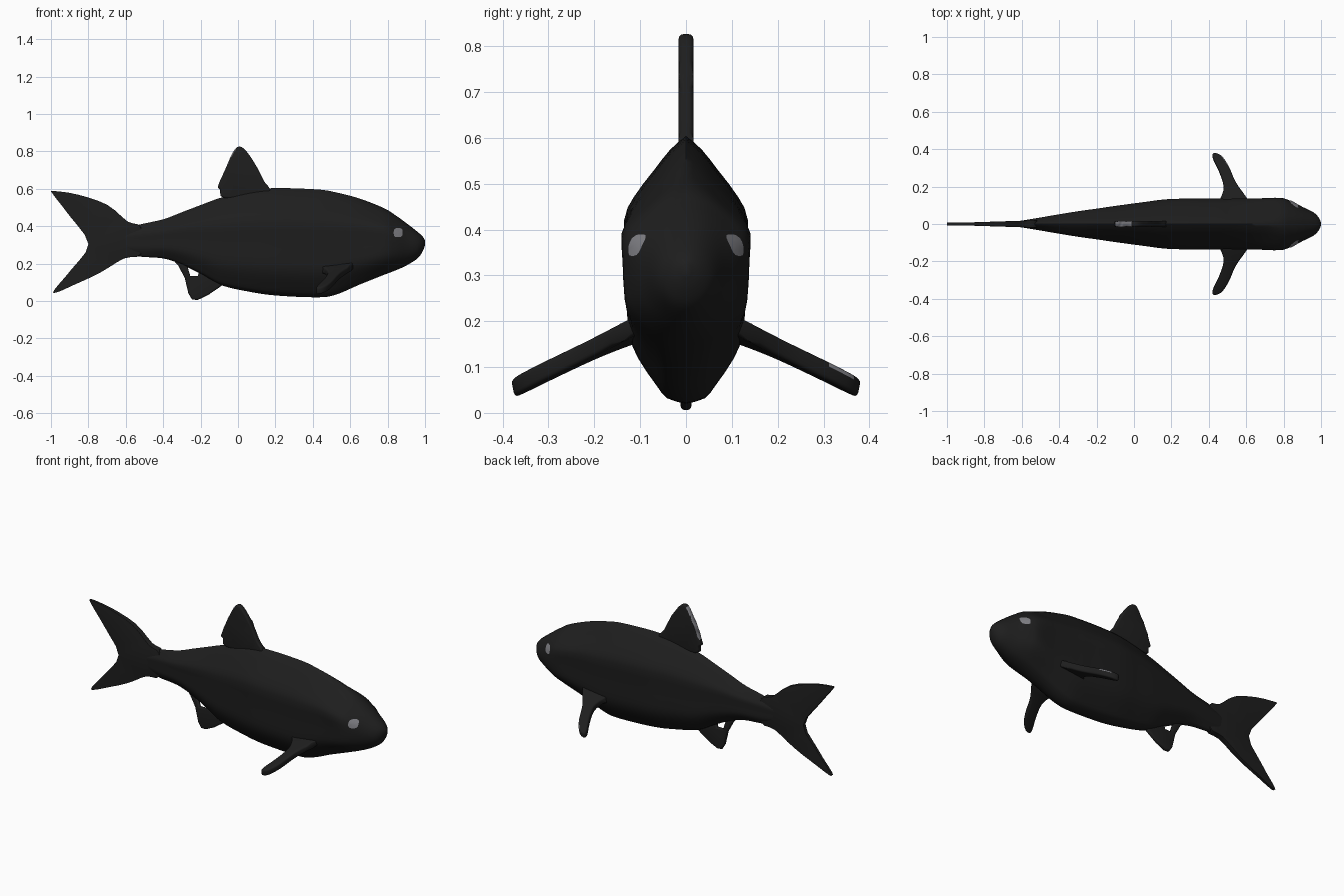
import bpy, bmesh, math
from mathutils import Vector
from mathutils.bvhtree import BVHTree

if "Cube" in bpy.data.objects:
    bpy.data.objects.remove(bpy.data.objects["Cube"])


def material(name, rgb):
    m = bpy.data.materials.new(name)
    m.diffuse_color = (*rgb, 1)
    m.use_nodes = True
    m.node_tree.nodes["Principled BSDF"].inputs["Base Color"].default_value = m.diffuse_color
    return m


BLACK = material("charcoal black", (0.013, 0.013, 0.013))
GREY = material("mid grey", (0.22, 0.22, 0.24))


def finish(bm, name, angle=40):
    bmesh.ops.recalc_face_normals(bm, faces=bm.faces)
    me = bpy.data.meshes.new(name)
    bm.to_mesh(me)
    bm.free()
    me.materials.append(BLACK)
    me.materials.append(GREY)
    ob = bpy.data.objects.new(name, me)
    bpy.context.collection.objects.link(ob)
    bpy.ops.object.select_all(action='DESELECT')
    ob.select_set(True)
    bpy.context.view_layer.objects.active = ob
    bpy.ops.object.shade_smooth_by_angle(angle=math.radians(angle))
    return ob


def smooth_path(points, steps, closed=False):
    """Catmull-Rom curve through points of any dimension."""
    n = len(points)
    pick = (lambda i: points[i % n]) if closed else (lambda i: points[max(0, min(n - 1, i))])
    out = []
    for i in range(n if closed else n - 1):
        p = [Vector(pick(i + k)) for k in (-1, 0, 1, 2)]
        for s in range(steps):
            t = s / steps
            out.append(0.5 * (2 * p[1] + (p[2] - p[0]) * t
                              + (2 * p[0] - 5 * p[1] + 4 * p[2] - p[3]) * t * t
                              + (3 * p[1] - p[0] - 3 * p[2] + p[3]) * t ** 3))
    if not closed:
        out.append(Vector(points[-1]))
    return out


# Body: stations of x, top z, bottom z, half width
STATIONS = [(-.64, .365, .275, .012), (-.54, .405, .24, .028), (-.40, .437, .228, .052),
            (-.30, .475, .195, .068), (-.20, .513, .145, .082), (-.09, .553, .085, .098),
            (.06, .59, .05, .118), (.20, .604, .03, .134), (.42, .597, .02, .135),
            (.52, .582, .033, .135), (.65, .548, .088, .136), (.78, .497, .14, .142),
            (.84, .46, .163, .124), (.90, .417, .19, .092), (.96, .37, .228, .062),
            (.987, .345, .265, .035), (1.0, .325, .30, .008)]
# Cross-section: half width and height, both relative
SECTION = [(0, 0), (.3, .02), (.48, .07), (.77, .17), (.92, .26), (.95, .36), (.96, .52),
           (1, .68), (.84, .77), (.52, .87), (.25, .95), (0, 1)]
half = smooth_path(SECTION, 2)
ring = [(w, t) for w, t in half] + [(-w, t) for w, t in half[-2:0:-1]]

bm = bmesh.new()
loops = []
for x, top, bot, wid in smooth_path(STATIONS, 4):
    head = max(0, min(1, (x - .72) / .18))
    loop = []
    for w, t in ring:
        oval = math.copysign(math.sqrt(max(0, 1 - (2 * t - 1) ** 2)), w) if w else 0
        w = w * (1 - head) + oval * head
        loop.append(bm.verts.new((x, w * wid, bot + (top - bot) * t)))
    loops.append(loop)
n = len(ring)
for a, b in zip(loops, loops[1:]):
    for i in range(n):
        bm.faces.new((a[i], a[(i + 1) % n], b[(i + 1) % n], b[i]))
bm.faces.new(loops[0])
bm.faces.new(loops[-1])
bmesh.ops.recalc_face_normals(bm, faces=bm.faces)
surface = BVHTree.FromBMesh(bm)
finish(bm, "body", 60)

# Eyes: thin rounded patches laid on the head surface
for side, label in ((-1, "right_eye"), (1, "left_eye")):
    bm = bmesh.new()

    def on_head(r, a):
        c, s = math.cos(a), math.sin(a)
        k = r / (abs(c) ** 3 + abs(s) ** 3) ** (1 / 3)
        hit, nor, _, _ = surface.ray_cast(Vector((.855 + k * c, side, .365 + k * s)),
                                          Vector((0, -side, 0)))
        return bm.verts.new(hit + nor * .003)

    centre = on_head(0, 0)
    rings = [[on_head(r, 2 * math.pi * i / 20) for i in range(20)] for r in (.012, .024)]
    for i in range(20):
        j = (i + 1) % 20
        bm.faces.new((centre, rings[0][i], rings[0][j]))
        bm.faces.new((rings[0][i], rings[1][i], rings[1][j], rings[0][j]))
    for f in bm.faces:
        f.material_index = 1
    eye = finish(bm, label, 60)
    if eye.data.polygons[0].normal.y * side < 0:
        eye.data.flip_normals()


def fin(name, outline, thick, place, is_grey=None, steps=3):
    """Rounded slab from an outline, moved into position by place(u, v, w)."""
    bm = bmesh.new()
    pts = smooth_path(outline, steps, True) if steps > 1 else outline
    face = bm.faces.new([bm.verts.new((u, v, -thick)) for u, v in pts])
    ext = bmesh.ops.extrude_face_region(bm, geom=[face])
    for v in ext["geom"]:
        if isinstance(v, bmesh.types.BMVert):
            v.co.z = thick
    rim = [e for e in bm.edges if abs(e.verts[0].co.z - e.verts[1].co.z) < 1e-6]
    bmesh.ops.bevel(bm, geom=rim, offset=thick * .8, segments=3, profile=.5,
                    affect='EDGES', clamp_overlap=True)
    bmesh.ops.triangulate(bm, faces=[f for f in bm.faces if len(f.verts) > 4])
    for v in bm.verts:
        v.co = place(*v.co)
    bmesh.ops.recalc_face_normals(bm, faces=bm.faces)
    bm.normal_update()
    if is_grey:
        for f in bm.faces:
            f.material_index = int(is_grey(f.calc_center_median(), f.normal))
    return finish(bm, name, 50)


def upright(u, v, w):
    return Vector((u, w, v))


# Tail fin, thicker where it meets the body
fin("tail_fin", [(-.52, .395), (-.59, .425), (-.70, .515), (-.86, .57), (-.985, .588),
                 (-.99, .572), (-.90, .455), (-.80, .305), (-.89, .17), (-.982, .06),
                 (-.97, .046), (-.88, .085), (-.74, .15), (-.61, .228), (-.52, .25)], .013,
    lambda u, v, w: Vector((u, w * (.6 + 1.0 * max(0, (u + .9) / .4)), v)))

# Dorsal fin with a pale leading edge
fin("dorsal_fin", [(-.07, .55), (-.095, .595), (-.107, .615), (-.07, .70), (-.025, .80),
                   (.01, .826), (.05, .795), (.105, .71), (.14, .64), (.17, .60), (.16, .56)],
    .016, upright, lambda c, nor: nor.x > .45 and .63 < c.z < .81)

# Belly fin, with a small gap below the body
fin("belly_fin", [(-.36, .235), (-.32, .19), (-.285, .125), (-.265, .04), (-.245, .008),
                  (-.215, .006), (-.16, .032), (-.09, .08), (-.08, .12), (-.2, .18),
                  (-.215, .134), (-.255, .134), (-.275, .20)], .012, upright, steps=1)

# Side fins, swept back and drooping, with pale tips
for side, label in ((-1, "right_side_fin"), (1, "left_side_fin")):
    fin(label, [(.44, .08), (.465, .14), (.48, .20), (.455, .28), (.422, .35), (.425, .377),
                (.465, .365), (.505, .31), (.545, .22), (.60, .14), (.62, .08)], .019,
        lambda u, v, w: Vector((u, side * (v + .2 * w),
                                .168 - .43 * (v - .13) + w + .12 * (u - .5))),
        lambda c, nor: nor.x > .4 and nor.z > .1 and .30 < abs(c.y) < .37)
